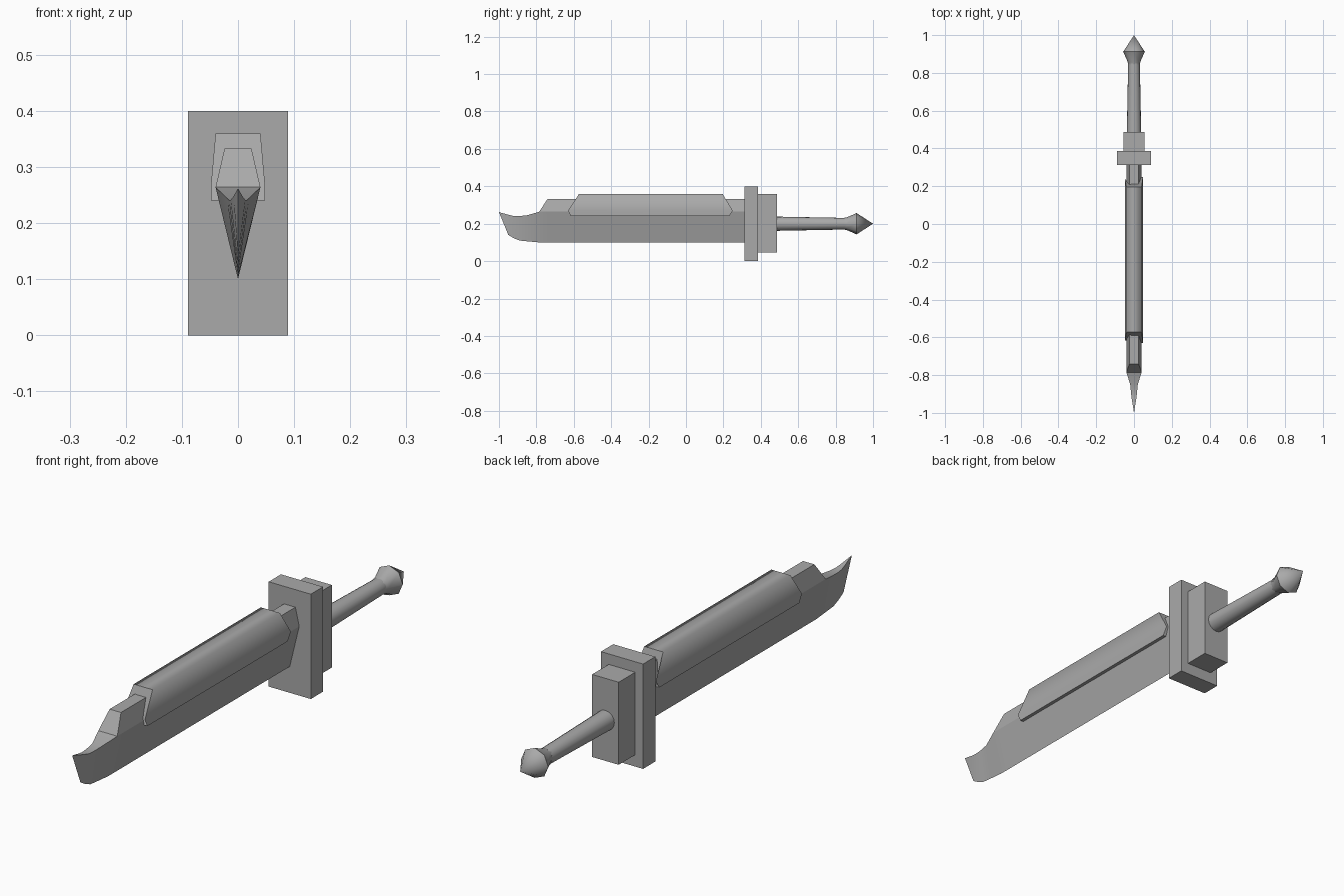
import bpy, bmesh, math

if "Cube" in bpy.data.objects:
    bpy.data.objects.remove(bpy.data.objects["Cube"], do_unlink=True)

steel = bpy.data.materials.new("grey steel")
steel.use_nodes = True
GREY = (0.4, 0.4, 0.4, 1)
steel.diffuse_color = GREY
steel.node_tree.nodes["Principled BSDF"].inputs["Base Color"].default_value = GREY


def loft(name, rings, smooth_angle=None):
    """Skin a row of equal-length closed rings and cap both ends."""
    bm = bmesh.new()
    rows = [[bm.verts.new(p) for p in ring] for ring in rings]
    n = len(rows[0])
    for a, b in zip(rows, rows[1:]):
        for i in range(n):
            j = (i + 1) % n
            bm.faces.new((a[i], a[j], b[j], b[i]))
    bm.faces.new(rows[0])
    bm.faces.new(rows[-1])
    bmesh.ops.remove_doubles(bm, verts=bm.verts, dist=0.0005)
    bmesh.ops.recalc_face_normals(bm, faces=bm.faces)
    mesh = bpy.data.meshes.new(name)
    bm.to_mesh(mesh)
    bm.free()
    mesh.materials.append(steel)
    obj = bpy.data.objects.new(name, mesh)
    bpy.context.collection.objects.link(obj)
    if smooth_angle:
        bpy.ops.object.select_all(action="DESELECT")
        obj.select_set(True)
        bpy.context.view_layer.objects.active = obj
        bpy.ops.object.shade_smooth_by_angle(angle=math.radians(smooth_angle))
    return obj


def box(name, half_width, y0, y1, z0, z1):
    corners = [(-half_width, z0), (half_width, z0), (half_width, z1), (-half_width, z1)]
    return loft(name, [[(x, y, z) for x, z in corners] for y in (y0, y1)])


# Blade: sharp lower edge, widest at the shoulder, narrower flat spine
# Stations: y, edge z, shoulder z, shoulder half width, spine z, spine half width
stations = [
    (-1.0, 0.262, 0.262, 0, 0.262, 0),
    (-0.95, 0.14, 0.248, 0.008, 0.248, 0.008),
    (-0.92, 0.122, 0.241, 0.013, 0.241, 0.013),
    (-0.89, 0.11, 0.241, 0.016, 0.241, 0.016),
    (-0.85, 0.106, 0.245, 0.02, 0.245, 0.02),
    (-0.785, 0.1, 0.264, 0.04, 0.264, 0.04),
    (-0.74, 0.1, 0.264, 0.04, 0.333, 0.024),
    (0.33, 0.1, 0.264, 0.04, 0.333, 0.024),
]
loft("blade", [[(0, y, e), (w, y, s), (t, y, p), (-t, y, p), (-w, y, s)]
               for y, e, s, w, p, t in stations], 25)

# Sleeve over the spine: levels of half width, z, front y, back y
levels = [(0.048, 0.24, -0.615, 0.23), (0.048, 0.27, -0.63, 0.25), (0.04, 0.36, -0.572, 0.195)]


def sleeve_ring(end):
    return ([(l[0], l[end], l[1]) for l in levels]
            + [(-l[0], l[end], l[1]) for l in reversed(levels)])


sleeve = loft("spine_sleeve", [sleeve_ring(2), sleeve_ring(3)])
mesh = sleeve.data
for face in mesh.polygons:
    face.use_smooth = True
for edge in mesh.edges:
    a, b = (mesh.vertices[v].co for v in edge.vertices)
    lengthwise = abs(a.y - b.y) > 0.5
    edge.use_edge_sharp = not lengthwise or max(a.z, b.z) < 0.25

# Two stacked guard blocks
box("guard_plate", 0.089, 0.312, 0.386, 0, 0.4)
box("guard_block", 0.056, 0.386, 0.486, 0.045, 0.36)


# Round grip and pointed pommel
def circle(y, radius, sides):
    turns = [2 * math.pi * i / sides for i in range(sides)]
    return [(radius * math.cos(a), y, 0.2 + radius * math.sin(a)) for a in turns]


loft("grip", [circle(y, r, 16) for y, r in ((0.48, 0.038), (0.85, 0.031))], 40)
loft("pommel", [circle(y, r, 8) for y, r in
                ((0.835, 0.03), (0.86, 0.034), (0.912, 0.057), (1.0, 0))], 50)
